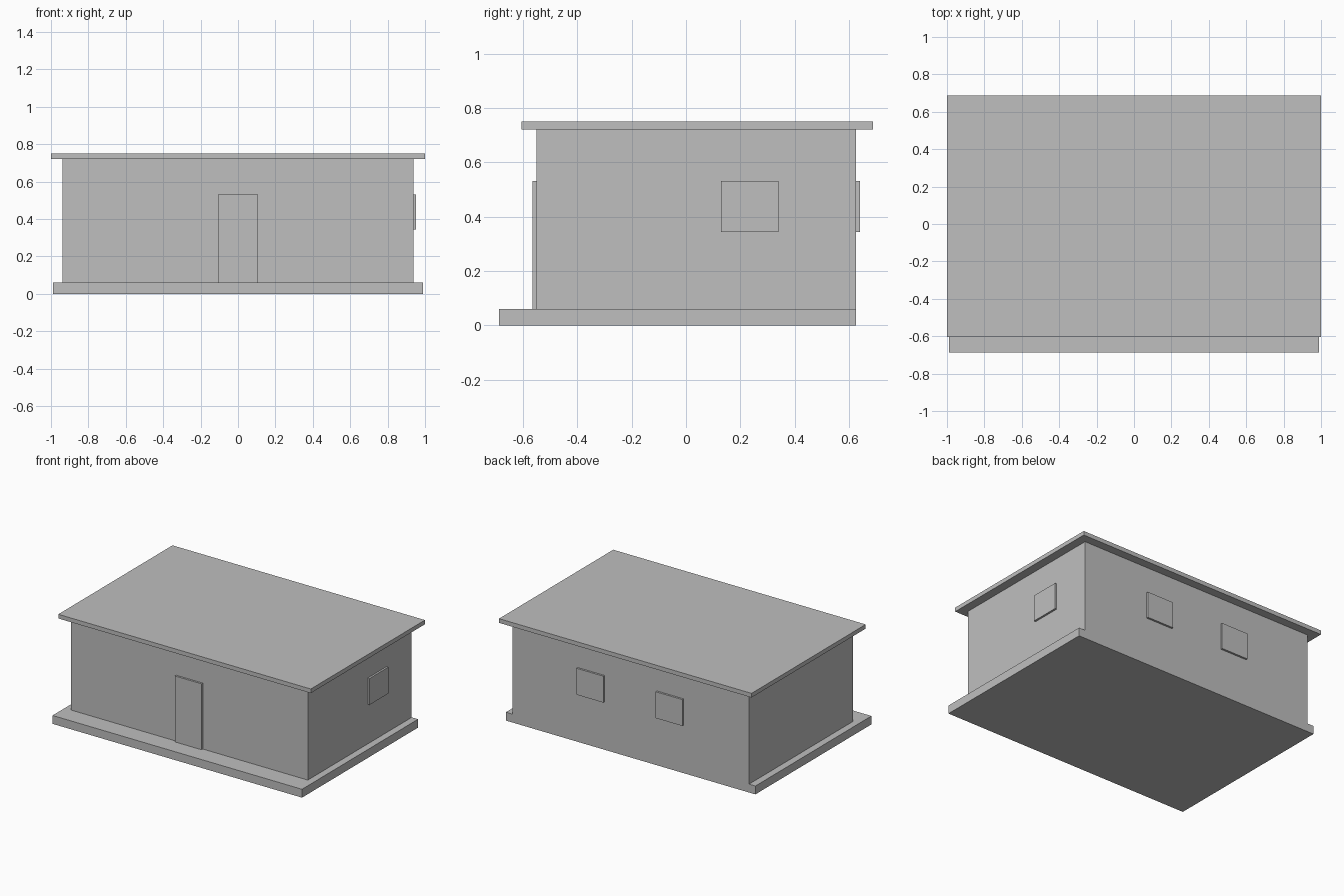
import bpy

if "Cube" in bpy.data.objects:
    bpy.data.objects.remove(bpy.data.objects["Cube"])

# One plain grey for the whole building
grey = bpy.data.materials.new("light_grey")
grey.diffuse_color = (0.52, 0.52, 0.52, 1.0)
grey.use_nodes = True
grey.node_tree.nodes["Principled BSDF"].inputs["Base Color"].default_value = grey.diffuse_color


def box(name, x, y, z):
    """Box spanning the given (min, max) ranges."""
    spans = (x, y, z)
    bpy.ops.mesh.primitive_cube_add(size=1, location=[(a + b) / 2 for a, b in spans])
    obj = bpy.context.object
    obj.name = name
    obj.scale = [b - a for a, b in spans]
    bpy.ops.object.transform_apply(location=False, rotation=False, scale=True)
    obj.data.materials.append(grey)
    return obj


WALL_X = 0.938                       # half width of the house
FRONT, BACK = -0.55, 0.626           # wall faces
FLOOR, EAVES = 0.06, 0.72
PLATE = 0.014                        # how far door and windows stand out
HALF = 0.106                         # half width of door and windows
SILL, HEAD = 0.343, 0.532

# Base slab with front porch, walls and flat roof
box("base_slab", (-0.988, 0.988), (-0.687, BACK), (0, FLOOR))
box("walls", (-WALL_X, WALL_X), (FRONT, BACK), (FLOOR, EAVES))
box("roof", (-1, 1), (-0.605, 0.687), (EAVES, 0.75))

# Front door
box("door", (-HALF, HALF), (FRONT - PLATE, FRONT), (FLOOR, HEAD))

# Two back windows, placed symmetrically
for side, cx in (("left", -0.313), ("right", 0.313)):
    box("back_window_" + side, (cx - HALF, cx + HALF), (BACK, BACK + PLATE), (SILL, HEAD))

# Single window on the right wall
box("side_window", (WALL_X, WALL_X + PLATE), (0.235 - HALF, 0.235 + HALF), (SILL, HEAD))
